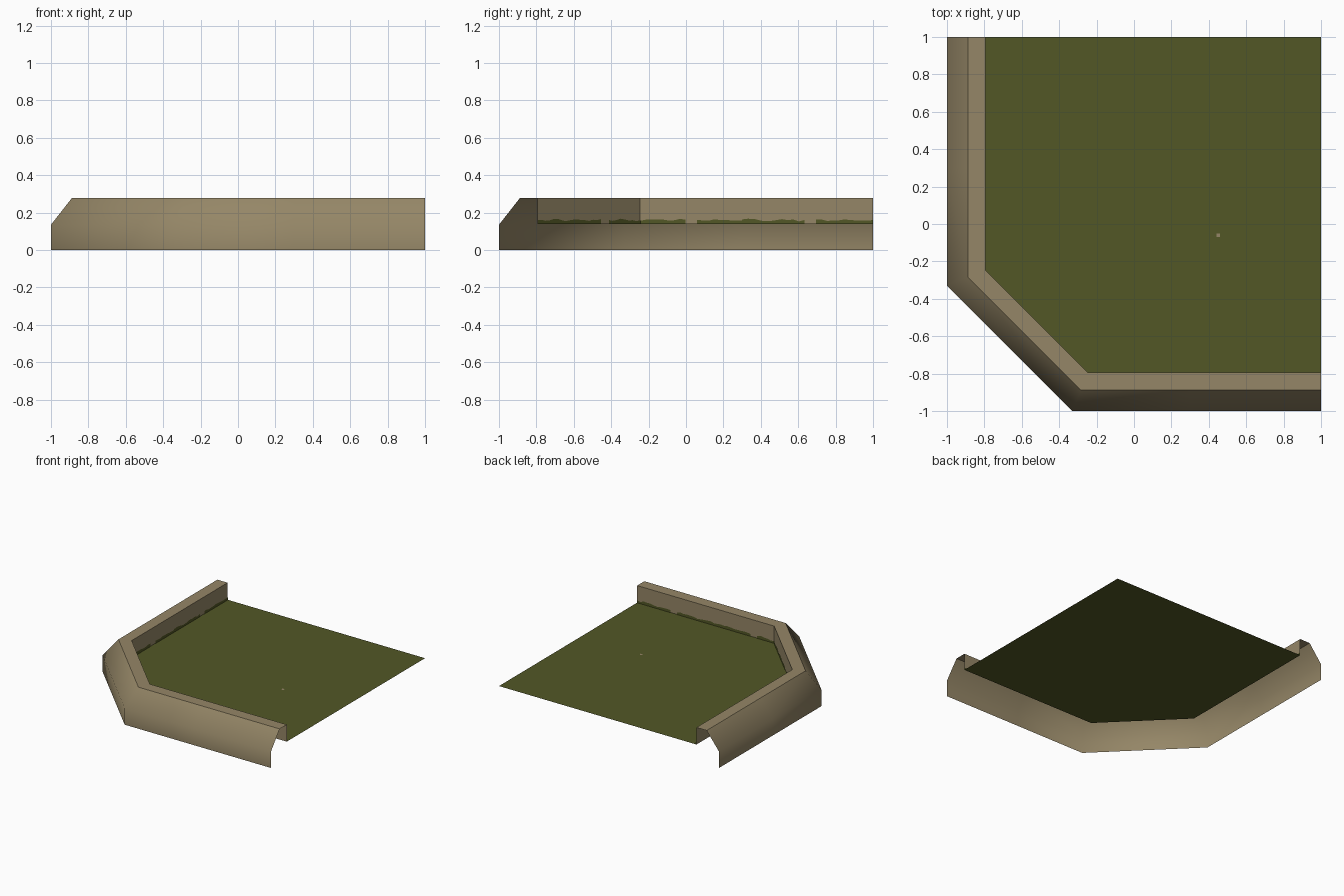
import bpy, bmesh, math, random
from mathutils import Vector

if "Cube" in bpy.data.objects:
    bpy.data.objects.remove(bpy.data.objects["Cube"])

random.seed(4)
FLOOR_Z = 0.138
INSET = 0.205


def material(name, rgb):
    m = bpy.data.materials.new(name)
    m.diffuse_color = (*rgb, 1)
    m.use_nodes = True
    m.node_tree.nodes["Principled BSDF"].inputs["Base Color"].default_value = m.diffuse_color
    return m


STONE = material("tan stone", (0.30, 0.24, 0.135))
GRASS = material("olive grass", (0.085, 0.095, 0.019))


def make_object(name, bm, mat):
    me = bpy.data.meshes.new(name)
    bm.to_mesh(me)
    bm.free()
    me.materials.append(mat)
    ob = bpy.data.objects.new(name, me)
    bpy.context.collection.objects.link(ob)
    return ob


def path(d):
    """Plan line of the wall, moved inwards by d with mitred corners."""
    c = -0.33 + d * math.tan(math.pi / 8)
    e = -1 + d
    return [(e, 1), (e, 0.3), (e, c), (c, e), (0.3, e), (1, e)]


# Wall: profile (inset, height) swept along the plan line, open at ends and base
profile = [(0, 0), (0, 0.135), (0.112, 0.278), (INSET, 0.278), (INSET, FLOOR_Z)]
bm = bmesh.new()
rows = [[bm.verts.new((x, y, z)) for x, y in path(d)] for d, z in profile]
for r, (low, high) in enumerate(zip(rows, rows[1:])):
    for i in range(len(low) - 1):
        f = bm.faces.new((low[i], low[i + 1], high[i + 1], high[i]))
        f.smooth = r < 2
# keep the two top ridges crisp, outer face and slope stay soft
for row in rows[2:4]:
    for a, b in zip(row, row[1:]):
        bm.edges.get((a, b)).smooth = False
make_object("border_wall", bm, STONE)

# Floor: single sheet inside the wall
inner = path(INSET)
bm = bmesh.new()
bm.faces.new([bm.verts.new((x, y, FLOOR_Z)) for x, y in inner + [(1, 1)]])
make_object("grass_floor", bm, GRASS)

# Ragged grass fringe along the foot of the inner wall, with a few gaps
bm = bmesh.new()
line = [Vector(p) for p in path(INSET + 0.003)]
for a, b in zip(line, line[1:]):
    n = max(2, round((b - a).length / 0.03))
    gap = random.randint(3, max(3, n - 5))
    height = [0.012 + 0.010 * abs(math.sin(i * 0.55 + a.x)) + random.uniform(0, 0.008)
              for i in range(n + 1)]
    for i in range(n):
        if gap <= i < gap + 2:
            continue
        p, q = a.lerp(b, i / n), a.lerp(b, (i + 1) / n)
        bm.faces.new([bm.verts.new(v) for v in (
            (p.x, p.y, FLOOR_Z), (q.x, q.y, FLOOR_Z),
            (q.x, q.y, FLOOR_Z + height[i + 1]), (p.x, p.y, FLOOR_Z + height[i]))])
make_object("grass_fringe", bm, GRASS)

# Tiny stone chip lying on the grass
bm = bmesh.new()
bm.faces.new([bm.verts.new((0.45 + 0.01 * x, -0.06 + 0.01 * y, FLOOR_Z + 0.002))
              for x, y in ((-1, -1), (1, -1), (1, 1), (-1, 1))])
make_object("stone_chip", bm, STONE)
